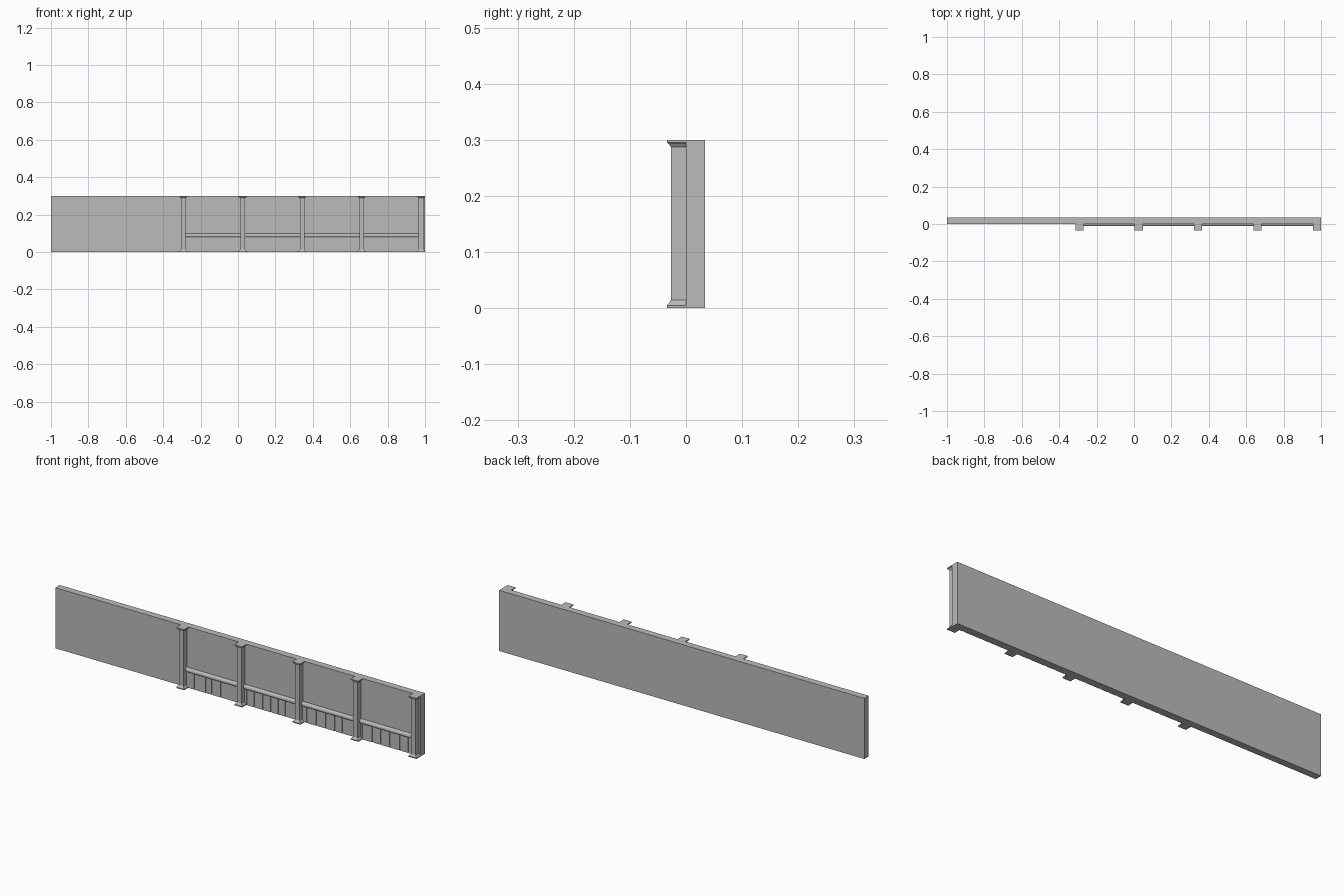
import bpy, bmesh

if "Cube" in bpy.data.objects:
    bpy.data.objects.remove(bpy.data.objects["Cube"])

grey = bpy.data.materials.new("plain_grey")
grey.diffuse_color = (0.5, 0.5, 0.5, 1)
grey.use_nodes = True
grey.node_tree.nodes["Principled BSDF"].inputs["Base Color"].default_value = grey.diffuse_color


def finish(bm, name):
    bmesh.ops.recalc_face_normals(bm, faces=bm.faces[:])
    me = bpy.data.meshes.new(name)
    bm.to_mesh(me)
    bm.free()
    me.materials.append(grey)
    ob = bpy.data.objects.new(name, me)
    bpy.context.collection.objects.link(ob)
    return ob


def loft(name, rings):
    """Closed solid through rings of matching points."""
    bm = bmesh.new()
    loops = [[bm.verts.new(p) for p in r] for r in rings]
    n = len(loops[0])
    for a, b in zip(loops, loops[1:]):
        for i in range(n):
            j = (i + 1) % n
            bm.faces.new((a[i], a[j], b[j], b[i]))
    bm.faces.new(loops[0])
    bm.faces.new(loops[-1])
    return finish(bm, name)


def box(name, x0, x1, y0, y1, z0, z1):
    return loft(name, [[(x0, y0, z), (x1, y0, z), (x1, y1, z), (x0, y1, z)]
                       for z in (z0, z1)])


# Long wall slab
box("wall", -1, 1, 0, 0.034, 0, 0.3)

# Pilasters with flared base and capital: (height, half width, front y)
column_profile = [(0, .0215, -.034), (.005, .0215, -.034), (.0065, .019, -.032),
                  (.0145, .0125, -.027), (.287, .0125, -.027), (.293, .017, -.031),
                  (.295, .0215, -.034), (.3, .0215, -.034)]
centres = [-0.2925 + 0.3178 * i for i in range(5)]
for i, c in enumerate(centres):
    loft(f"pilaster_{i + 1}", [[(c - w, y, z), (c + w, y, z), (c + w, 0.002, z), (c - w, 0.002, z)]
                               for z, w, y in column_profile])

# Wainscot boards and rounded rail in each bay between pilasters
joints = [(-.235, -.172, -.14, -.09),
          (.053, .093, .14, .183, .225, .262),
          (.38, .434, .486, .535, .575),
          (.685, .738, .785, .836, .889, .935)]
rail_profile = [(.002, .08), (-.008, .08), (-.011, .083), (-.012, .088),
                (-.011, .093), (-.008, .097), (-.003, .1), (.002, .1)]
GAP = 0.003
for i, cuts in enumerate(joints):
    x0, x1 = centres[i] + .012, centres[i + 1] - .012
    edges = [x0 - GAP, *cuts, x1 + GAP]
    for j, (a, b) in enumerate(zip(edges, edges[1:])):
        box(f"board_{i + 1}_{j + 1}", a + GAP, b - GAP, -.004, .002, 0.001, .081)
    loft(f"rail_{i + 1}", [[(x, y, z) for y, z in rail_profile] for x in (x0, x1)])
